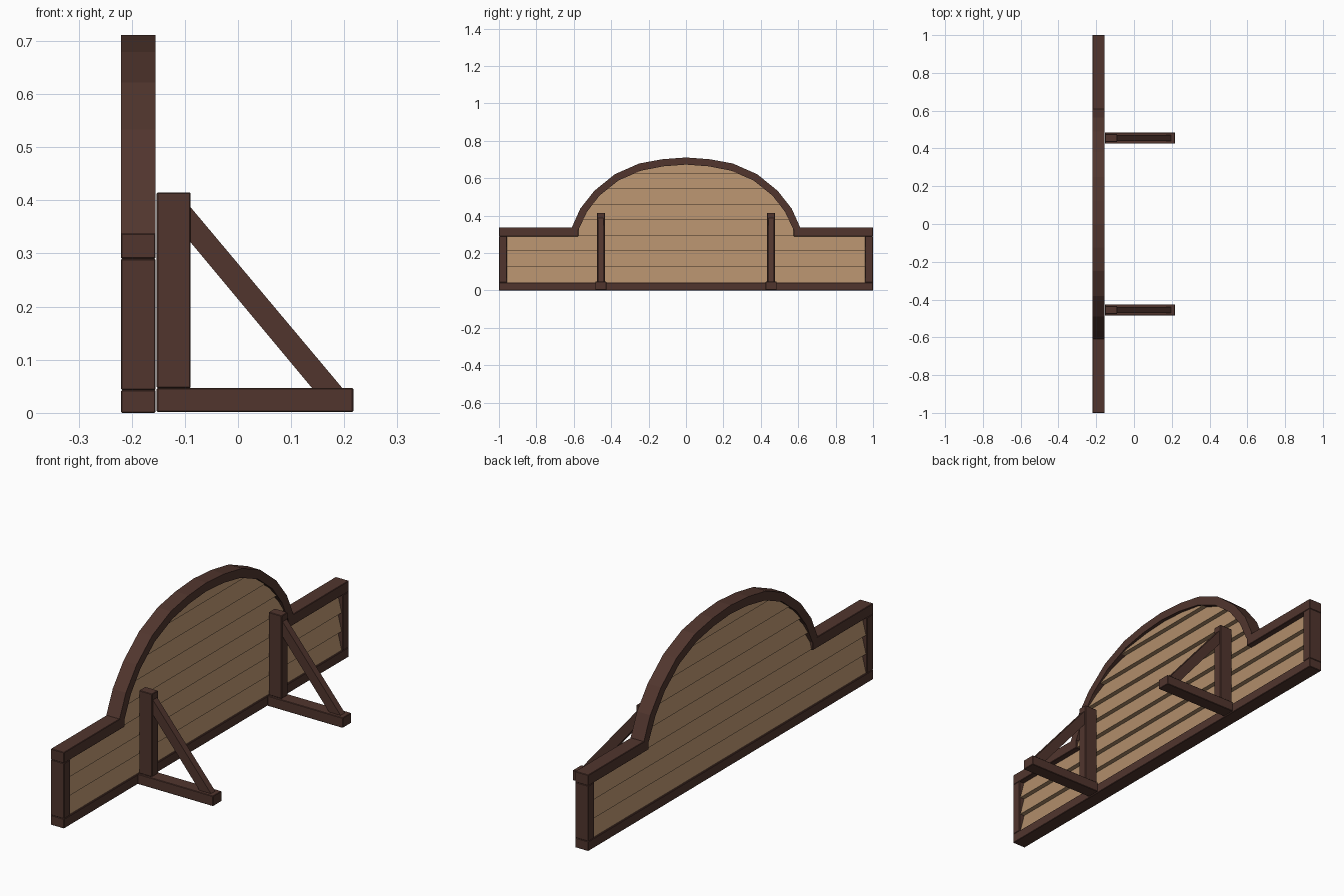
import bpy, bmesh
from mathutils import Vector

if "Cube" in bpy.data.objects:
    bpy.data.objects.remove(bpy.data.objects["Cube"])


def material(name, rgb):
    m = bpy.data.materials.new(name)
    m.diffuse_color = (*rgb, 1)
    m.use_nodes = True
    m.node_tree.nodes["Principled BSDF"].inputs["Base Color"].default_value = m.diffuse_color
    return m


BROWN = material("dark_wood", (0.082, 0.036, 0.027))
TAN = material("light_wood", (0.434, 0.266, 0.144))


def prism(name, pts, axis, lo, hi, mat, bevel=0.0):
    """Extrude a 2D outline: (y, z) along x, or (x, z) along y."""
    def place(p, t):
        return (t, p[0], p[1]) if axis == "x" else (p[0], t, p[1])
    bm = bmesh.new()
    a = [bm.verts.new(place(p, lo)) for p in pts]
    b = [bm.verts.new(place(p, hi)) for p in pts]
    bm.faces.new(a)
    bm.faces.new(b[::-1])
    n = len(pts)
    for i in range(n):
        j = (i + 1) % n
        bm.faces.new((a[i], b[i], b[j], a[j]))
    bmesh.ops.recalc_face_normals(bm, faces=bm.faces)
    me = bpy.data.meshes.new(name)
    bm.to_mesh(me)
    bm.free()
    ob = bpy.data.objects.new(name, me)
    bpy.context.collection.objects.link(ob)
    me.materials.append(mat)
    if bevel:
        mod = ob.modifiers.new("bevel", "BEVEL")
        mod.width = bevel
        mod.segments = 1
    return ob


def rect(u0, u1, v0, v1):
    return [(u0, v0), (u1, v0), (u1, v1), (u0, v1)]


def mirrored(half):
    """Complete a half outline (ending at the apex) across y = 0."""
    return half + [(-y, z) for y, z in half[-2::-1]]


XB, XF = -0.22, -0.155          # frame depth
XC = (XB + XF) / 2
BV = 0.002

# Straight frame members
prism("bottom_rail", rect(-1, 1, 0, 0.043), "x", XB, XF, BROWN, BV)
for s, side in ((1, "right"), (-1, "left")):
    y0, y1 = sorted((s * 0.957, s * 1.0))
    prism(f"end_post_{side}", rect(y0, y1, 0.043, 0.29), "x", XB, XF, BROWN, BV)
    y0, y1 = sorted((s * 0.575, s * 1.0))
    prism(f"shoulder_rail_{side}", rect(y0, y1, 0.29, 0.338), "x", XB, XF, BROWN, BV)

# Faceted arch
outer = [(0.61, 0.338), (0.565, 0.438), (0.49, 0.533), (0.38, 0.622),
         (0.25, 0.679), (0.125, 0.702), (0, 0.711)]
inner = [(0.574, 0.326), (0.53, 0.42), (0.463, 0.507), (0.362, 0.588),
         (0.24, 0.641), (0.12, 0.664), (0, 0.673)]
prism("arch", mirrored(outer) + mirrored(inner)[::-1], "x", XB, XF, BROWN)

# Lapped boards: sawtooth section on both faces, trimmed to the frame outline
PITCH, Z0 = 0.0832, 0.044
tooth = []
for i in range(8):
    tooth += [(0.027, Z0 + i * PITCH), (0.006, Z0 + (i + 1) * PITCH)]
section = [(XC + d, z) for d, z in tooth] + [(XC - d, z) for d, z in tooth[::-1]]
boards = prism("lapped_boards", section, "y", -1.1, 1.1, TAN)

mid = [((a[0] + b[0]) / 2, (a[1] + b[1]) / 2) for a, b in zip(outer, inner)]
outline = mirrored([(0.975, 0.02), (0.975, 0.315), (0.592, 0.315)] + mid)
cutter = prism("board_cutter", outline, "x", -0.4, 0.1, TAN)
cutter.hide_render = True
cutter.hide_viewport = True
mod = boards.modifiers.new("trim", "BOOLEAN")
mod.operation = "INTERSECT"
mod.solver = "EXACT"
mod.object = cutter

# Triangular support feet
for y, side in ((0.455, "right"), (-0.455, "left")):
    def part(name, pts, w, bv=BV):
        prism(f"{name}_{side}", pts, "y", y - w / 2, y + w / 2, BROWN, bv)
    part("support_base", rect(-0.153, 0.217, 0.002, 0.047), 0.06)
    part("support_post", rect(-0.153, -0.089, 0.047, 0.415), 0.043)
    part("support_brace", [(-0.09, 0.388), (-0.09, 0.322), (0.14, 0.046), (0.197, 0.046)],
         0.03, 0)
